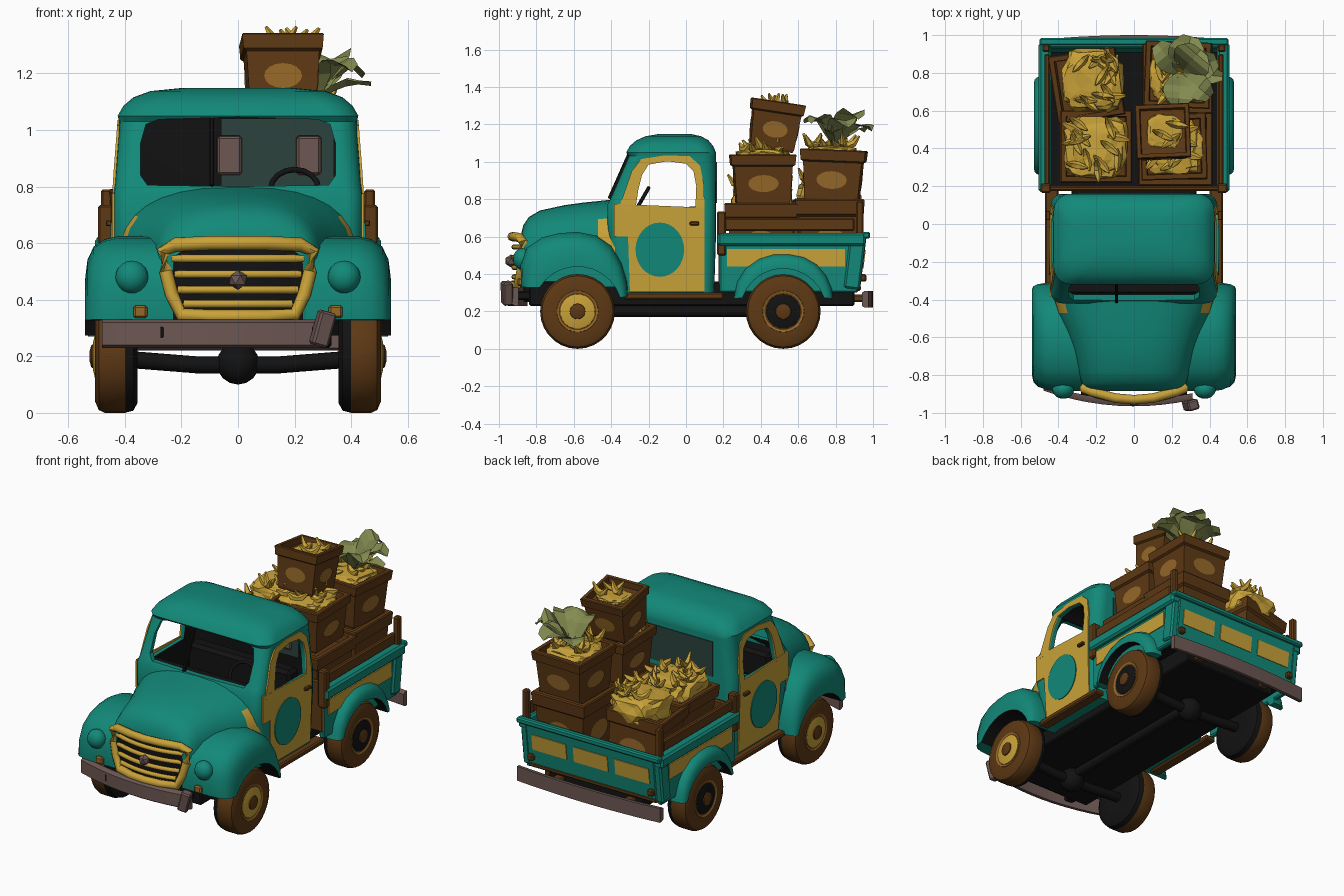
import bpy, bmesh, math, random
from mathutils import Vector, Matrix

if "Cube" in bpy.data.objects:
    bpy.data.objects.remove(bpy.data.objects["Cube"])
random.seed(4)

def mat(name, r, g, b):
    m = bpy.data.materials.new(name)
    m.diffuse_color = (r, g, b, 1)
    m.use_nodes = True
    m.node_tree.nodes["Principled BSDF"].inputs["Base Color"].default_value = m.diffuse_color
    return m

TEAL = mat("teal paint", .006, .25, .19)
YEL = mat("yellow paint", .58, .36, .04)
BROWN = mat("brown rust wood", .11, .04, .007)
TAN = mat("tan patch", .30, .14, .022)
BLACK = mat("black", .006, .006, .006)
GREY = mat("mauve grey metal", .15, .095, .085)
LEAF = mat("olive leaf", .23, .26, .08)
DARK = mat("dark teal glass", .025, .055, .048)
LAMP = mat("pale lamp", .42, .38, .12)

# ---------- helpers ----------
def finish(name, bm, mats, rule=None, angle=35, normals=True):
    if normals:
        bmesh.ops.recalc_face_normals(bm, faces=bm.faces)
    bm.normal_update()
    if rule:
        for f in bm.faces:
            f.material_index = rule(f.calc_center_median(), f.normal)
    me = bpy.data.meshes.new(name)
    bm.to_mesh(me)
    bm.free()
    for m in mats if isinstance(mats, (list, tuple)) else [mats]:
        me.materials.append(m)
    if angle:
        me.shade_smooth()
        me.set_sharp_from_angle(angle=math.radians(angle))
    ob = bpy.data.objects.new(name, me)
    bpy.context.collection.objects.link(ob)
    return ob

def loft_bm(bm, rings, cap=True):
    vs = [[bm.verts.new(p) for p in r] for r in rings]
    n = len(vs[0])
    for a, b in zip(vs, vs[1:]):
        for i in range(n):
            bm.faces.new((a[i], a[(i + 1) % n], b[(i + 1) % n], b[i]))
    if cap:
        bm.faces.new(vs[0])
        bm.faces.new(vs[-1])

def loft(name, rings, mats, rule=None, angle=35):
    bm = bmesh.new()
    loft_bm(bm, rings)
    return finish(name, bm, mats, rule, angle)

def box(name, x0, x1, y0, y1, z0, z1, m, bevel=.008, rot=None):
    bm = bmesh.new()
    bmesh.ops.create_cube(bm, size=1)
    bmesh.ops.scale(bm, vec=(x1 - x0, y1 - y0, z1 - z0), verts=bm.verts)
    if bevel:
        bmesh.ops.bevel(bm, geom=bm.edges[:], offset=bevel, segments=1, affect='EDGES')
    ob = finish(name, bm, m, angle=0)
    ob.location = ((x0 + x1) / 2, (y0 + y1) / 2, (z0 + z1) / 2)
    if rot:
        ob.rotation_euler = rot
    return ob

def tube_rings(pts, radii, sides=8):
    rings = []
    for i, p in enumerate(pts):
        d = (Vector(pts[min(i + 1, len(pts) - 1)]) - Vector(pts[max(i - 1, 0)])).normalized()
        q = d.to_track_quat('Z', 'Y')
        rings.append([Vector(p) + q @ Vector((radii[i] * math.cos(t), radii[i] * math.sin(t), 0))
                      for t in [2 * math.pi * k / sides for k in range(sides)]])
    return rings

def tube(name, pts, r, m):
    return loft(name, tube_rings(pts, [r] * len(pts)), m, angle=50)

def lathe_x(name, cx, cy, cz, prof, s, mats, rule=None, n=28):
    return loft(name, [[(cx + s * dx, cy + r * math.cos(2 * math.pi * k / n), cz + r * math.sin(2 * math.pi * k / n))
                        for k in range(n)] for dx, r in prof], mats, rule)

# ---------- hood ----------
def hood_ring(y, w, top):
    pts = [(w, y, .33)]
    for k in range(17):
        a = math.pi * k / 16
        c, s = math.cos(a), math.sin(a)
        pts.append((w * math.copysign(abs(c) ** .75, c), y, .52 + (top - .52) * abs(s) ** .75))
    return pts + [(-w, y, .33)]

HOOD = [(-.885, .23, .60), (-.87, .26, .66), (-.84, .28, .705), (-.78, .295, .74), (-.65, .33, .768),
        (-.55, .37, .782), (-.47, .405, .79), (-.38, .43, .80)]
loft("hood", [hood_ring(*h) for h in HOOD], [TEAL, YEL, BLACK],
     lambda c, n: 2 if c.y < -.88 or n.z < -.7 else 1 if c.y > -.47 and abs(n.x) > .7 and c.z > .5 else 0)

# ---------- fenders ----------
def fender(name, outer, yc, R, a0, a1, steps, s):
    n = len(outer)
    inner = [(yc + R * math.cos(math.radians(a0 + (a1 - a0) * i / (n - 1))),
              .2 + R * math.sin(math.radians(a0 + (a1 - a0) * i / (n - 1)))) for i in range(n)]
    rings = []
    for x, f in steps:
        out = [(s * x, i[0] + (o[0] - i[0]) * f, i[1] + (o[1] - i[1]) * f) for o, i in zip(outer, inner)]
        rings.append(out + [(s * x, *i) for i in reversed(inner)])
    loft(name, rings, [TEAL, BLACK],
         lambda c, nn: int(math.hypot(c.y - yc, c.z - .2) < R + .003 and abs(nn.x) < .5), 45)

FRONT = [(-.88, .33), (-.885, .45), (-.85, .54), (-.77, .595), (-.68, .618), (-.58, .625), (-.48, .605),
         (-.40, .55), (-.345, .46), (-.315, .36), (-.31, .28)]
REAR = [(.255, .27), (.275, .36), (.32, .43), (.39, .48), (.47, .505), (.55, .505), (.63, .49),
        (.70, .45), (.75, .39), (.78, .32), (.785, .27)]
for s, side in ((1, "right"), (-1, "left")):
    fender("front_fender_" + side, FRONT, -.58, .24, 148, 18,
           [(.24, 1), (.42, 1), (.47, .94), (.51, .8), (.532, .55), (.54, .2)], s)
    fender("rear_fender_" + side, REAR, .52, .23, 162, 18,
           [(.44, 1), (.48, 1), (.51, .85), (.525, .6), (.53, .2)], s)
    # headlight
    for nm, r, d, m, y in (("headlight_rim_", .058, .05, TEAL, -.875), ("headlight_", .05, .035, LAMP, -.885)):
        bm = bmesh.new()
        bmesh.ops.create_uvsphere(bm, u_segments=20, v_segments=10, radius=1)
        bmesh.ops.scale(bm, vec=(r, d, r), verts=bm.verts)
        finish(nm + side, bm, m, angle=60).location = (s * .375, y, .48)
    box("turn_lamp_" + side, s * .345 - .025, s * .345 + .025, -.9, -.86, .335, .38, TAN)
    box("running_board_" + side, s * .435 - .035, s * .435 + .035, -.33, .2, .265, .30, BROWN)
    # wheels
    for nm, y, hub, cap in (("front", -.58, YEL, BROWN), ("rear", .52, BLACK, BROWN)):
        lathe_x(f"{nm}_tyre_{side}", s * .43, y, .2,
                [(-.07, .1), (-.075, .165), (-.06, .192), (-.03, .2), (.04, .2), (.062, .19), (.075, .16), (.07, .1)],
                s, [BROWN, BLACK], lambda c, n: int(abs(c.x) < .40))
        lathe_x(f"{nm}_rim_{side}", s * .49, y, .2, [(0, .115), (.014, .11), (.006, .09)], s, [TAN])
        lathe_x(f"{nm}_hub_{side}", s * .49, y, .2, [(0, .095), (.012, .092), (.022, .05)], s, hub)
        lathe_x(f"{nm}_cap_{side}", s * .50, y, .2, [(0, .045), (.018, .04), (.024, .02)], s, cap)

# ---------- grille ----------
bow = lambda x: -.93 + .85 * x * x
FRAME = [(-.2, .345), (-.1, .34), (0, .34), (.1, .34), (.2, .345), (.235, .42), (.255, .5), (.265, .57), (.22, .595),
         (.1, .6), (0, .6), (-.1, .6), (-.22, .595), (-.265, .57), (-.255, .5), (-.235, .42), (-.2, .345), (-.1, .34)]
tube("grille_frame", [(x, bow(x), z) for x, z in FRAME], .025, YEL)
for i, (z, w) in enumerate(((.545, .23), (.49, .22), (.435, .21), (.385, .19))):
    tube(f"grille_bar_{i}", [(w * k / 4, bow(w * k / 4) + .01, z) for k in range(-4, 5)], .014, YEL)
bm = bmesh.new()
bmesh.ops.create_icosphere(bm, subdivisions=1, radius=.035)
finish("grille_knob", bm, GREY, angle=0).location = (0, -.935, .47)

# ---------- bumpers ----------
def bumper(name, x0, x1, yf, z0, z1, t, m):
    xs = [x0 + (x1 - x0) * k / 10 for k in range(11)]
    loft(name, [[(x, yf(x), z0 + .01), (x, yf(x), z1 - .01), (x, yf(x) + .015, z1), (x, yf(x) + t, z1),
                 (x, yf(x) + t, z0), (x, yf(x) + .015, z0)] for x in xs], m)
bumper("front_bumper", -.48, .31, lambda x: -.965 + .36 * x * x, .23, .33, .035, GREY)
box("bent_bumper_end", .27, .33, -.985, -.93, .235, .36, GREY, rot=(.1, .25, .3))
bumper("rear_bumper", -.5, .5, lambda x: .965 - .1 * x * x, .22, .31, .035, GREY)
for s in (1, -1):
    box("bumper_bracket", s * .25 - .03, s * .25 + .03, .85, .97, .25, .29, BROWN)
    box("front_bracket", s * .25 - .03, s * .25 + .03, -.94, -.8, .26, .31, BLACK)

# ---------- cab shell with cut windows ----------
def plan(z, hw, y0, y1, r):
    pts = []
    for cx, cy, a in ((hw - r, y1 - r, 0), (r - hw, y1 - r, 90), (r - hw, y0 + r, 180), (hw - r, y0 + r, 270)):
        for k in range(6):
            t = math.radians(a + 18 * k)
            pts.append((cx + r * math.cos(t), cy + r * math.sin(t), z))
    return pts

CAB = [(.28, .43, -.35, .15, .06), (.60, .44, -.42, .16, .06), (.77, .44, -.42, .16, .06), (.81, .435, -.40, .16, .07),
       (1.03, .42, -.305, .16, .08), (1.05, .425, -.32, .16, .09), (1.085, .405, -.30, .145, .1),
       (1.115, .37, -.265, .12, .1), (1.137, .31, -.215, .08, .1), (1.148, .2, -.15, .03, .07)]
cab = loft("cab", [plan(*c) for c in CAB], [TEAL, BLACK])
WIN = [(-.27, .75), (-.255, .85), (-.235, .93), (-.2, .985), (-.1, 1.003), (0, .99), (.04, .95), (.055, .87), (.05, .75)]
side_cut = loft("side_window_cutter", [[(x, y, z) for y, z in WIN] for x in (-1, 1)], TEAL)
half = [(.345, .84), (.345, .95), (.325, 1.02), (.28, 1.037)]
SHIELD = [(0, .80), (.32, .805)] + half + [(0, 1.045)] + [(-x, z) for x, z in reversed(half)] + [(-.32, .805)]
front_cut = loft("windshield_cutter", [[(x, y, z) for x, z in SHIELD] for y in (-.7, -.15)], TEAL)
m = cab.modifiers.new("shell", 'SOLIDIFY')
m.thickness, m.offset, m.material_offset = .028, -1, 1
for c in (side_cut, front_cut):
    c.hide_render = True
    b = cab.modifiers.new("cut", 'BOOLEAN')
    b.operation, b.solver, b.object = 'DIFFERENCE', 'EXACT', c
bpy.context.view_layer.update()
done = bpy.data.meshes.new_from_object(cab.evaluated_get(bpy.context.evaluated_depsgraph_get()))
cab.modifiers.clear()
cab.data = done
done.shade_smooth()
done.set_sharp_from_angle(angle=math.radians(35))
for c in (side_cut, front_cut):
    bpy.data.objects.remove(c)

# ---------- doors: panel, window frame, round painted disc ----------
def skin(z):
    return .43 + .01 * (z - .28) / .32 if z < .6 else .44 if z < .77 else .44 - .02 * (z - .77) / .26
OUT = [(-.36, .75), (-.325, .85), (-.29, .95), (-.24, 1.015), (-.11, 1.035), (.02, 1.03), (.075, .98), (.095, .88), (.1, .75)]
for s in (1, -1):
    def at(y, z, d):
        return (s * (skin(z) + d), y, z)
    rings = [[at(*o, .006), at(*i, .006), at(*i, -.003), at(*o, -.003)] for o, i in zip(OUT, WIN)]
    loft("door_window_frame", rings, YEL)
    low = [(-.30, .31), (.1, .31), (.1, .6), (-.31, .6)]
    high = [(-.385, .6), (.1, .6), (.1, .755), (-.385, .775)]
    for nm, poly in (("door_lower_panel", low), ("door_upper_panel", high)):
        loft(nm, [[at(y, z, d) for y, z in poly] for d in (-.003, .006)], YEL)
    loft("door_disc", [[at(-.14 + .13 * math.cos(t), .53 + .145 * math.sin(t), d) for t in
                        [math.pi * k / 16 for k in range(32)]] for d in (.004, .011)], TEAL)
    box("door_handle", s * .455 - .012, s * .455 + .012, .02, .07, .66, .68, BROWN, .004)

# ---------- cab interior and rear glass ----------
box("seat", -.36, .36, .0, .1, .3, .76, BLACK, .02)
box("dashboard", -.39, .39, -.38, -.27, .6, .775, BLACK, .02)
box("windshield_divider", -.1, -.085, -.365, -.34, .79, 1.06, BLACK, .003, (-.42, 0, 0))
tube("steering_wheel", [(.2 + .085 * math.cos(t), -.24 + .04 * math.sin(t), .79 + .07 * math.sin(t))
                        for t in [2 * math.pi * k / 16 for k in range(17)]], .01, BLACK)
box("inner_rear_glass", -.06, .34, .118, .126, .8, 1.04, DARK, 0)
for x in (-.03, .25):
    box("headrest", x - .045, x + .045, .105, .12, .84, .98, GREY, .01)
box("rear_window", -.3, .3, .157, .165, .78, 1.0, DARK, 0)

# ---------- chassis ----------
box("chassis", -.33, .33, -.84, .9, .23, .36, BLACK)
box("engine_block", -.24, .24, -.87, -.35, .25, .5, BLACK)
for y in (-.58, .52):
    tube("axle", [(-.4, y, .19), (-.15, y, .17), (.15, y, .17), (.4, y, .19)], .03, BLACK)
    bm = bmesh.new()
    bmesh.ops.create_uvsphere(bm, u_segments=12, v_segments=8, radius=.075)
    finish("differential", bm, BLACK).location = (0, y, .175)
tube("drive_shaft", [(0, -.58, .2), (0, .52, .2)], .03, BLACK)

# ---------- bed ----------
box("bed_floor", -.46, .46, .18, .92, .34, .42, BLACK)
box("bed_front_wall", -.47, .47, .175, .2, .34, .66, BROWN)
for s in (1, -1):
    X = lambda a, b: (min(s * a, s * b), max(s * a, s * b))
    box("bed_side", *X(.44, .475), .18, .92, .3, .57, TEAL)
    box("bed_side_stripe", *X(.47, .481), .22, .85, .44, .535, YEL, 0)
    box("bed_rail", *X(.44, .505), .17, .96, .55, .62, TEAL, .012)
    box("bed_corner", *X(.44, .49), .86, .945, .32, .6, TEAL, .01, (-.12, 0, 0))
    box("side_board", *X(.445, .475), .2, .9, .63, .70, BROWN)
    box("front_post", *X(.44, .495), .165, .215, .5, .735, BROWN)
    box("rear_post", *X(.445, .485), .91, .95, .56, .79, BROWN)
    box("tail_lamp", *X(.40, .44), .93, .965, .36, .40, BROWN)
box("tailgate", -.45, .45, .915, .95, .33, .62, TEAL, .008, (-.12, 0, 0))
for x in (-.29, 0, .29):
    box("tailgate_panel", x - .12, x + .12, .946, .955, .43, .53, YEL, 0, (-.12, 0, 0))
box("tailgate_top_rail", -.5, .5, .945, .985, .59, .625, TEAL)
box("tailgate_sill", -.45, .45, .9, .935, .31, .34, BROWN)

# ---------- crates ----------
def crate(name, x, y, z, w, h, rot=(0, 0, 0)):
    bm = bmesh.new()
    sq = lambda k, zz: [(k * a, k * b, zz) for a, b in ((1, 1), (-1, 1), (-1, -1), (1, -1))]
    a = w / 2
    loft_bm(bm, [sq(a * k, h * v) for k, v in ((.8, 0), (.84, .06), (.92, .76), (1, .79), (1.03, .98), (1, 1), (.86, 1), (.83, .85))])
    bmesh.ops.recalc_face_normals(bm, faces=bm.faces)
    for i in range(4):  # oval painted patch on each side
        R = Matrix.Rotation(i * math.pi / 2, 3, 'Z')
        f = bm.faces.new([bm.verts.new(R @ Vector((a * (.84 + .114 * (v - .06)) + .005, a * .48 * math.cos(t), h * v)))
                          for t in [math.pi * k / 8 for k in range(16)] for v in [.42 + .17 * math.sin(t)]])
        f.material_index = 1
    ob = finish(name, bm, [BROWN, TAN], angle=0, normals=False)
    ob.location, ob.rotation_euler = (x, y, z), rot

def heap(name, x, y, z, w, h, n):
    bm = bmesh.new()
    bmesh.ops.create_icosphere(bm, subdivisions=3, radius=1)
    for v in bm.verts:
        k = [math.copysign(abs(c) ** .6, c) for c in v.co]
        v.co = Vector((k[0] * w * .46, k[1] * w * .46, k[2] * h * .6)) * random.uniform(.88, 1.06)
    for _ in range(n):  # bent fruits
        a, px, py = random.uniform(0, 6.28), random.uniform(-.35, .35) * w, random.uniform(-.35, .35) * w
        up = random.uniform(.01, .07)
        pts = [(px + t * .06 * math.cos(a), py + t * .06 * math.sin(a), h * .55 + up * t * t) for t in (-1, -.5, 0, .5, 1)]
        loft_bm(bm, tube_rings(pts, [.006, .018, .022, .018, .006], 5))
    finish(name, bm, YEL, angle=0).location = (x, y, z)

crate("crate_low_right_front", .22, .4, .42, .38, .36)
crate("crate_low_right_rear", .23, .77, .42, .36, .38)
crate("crate_low_left_front", -.2, .41, .42, .37, .36)
crate("crate_low_left_rear", -.22, .76, .44, .35, .36, (.06, -.1, .15))
crate("crate_mid_front", .21, .41, .77, .34, .27, (0, 0, .03))
crate("crate_mid_rear", .23, .78, .785, .34, .28, (-.04, 0, -.04))
crate("crate_top", .155, .455, 1.065, .28, .26, (-.15, 0, .04))
heap("fruit_left_front", -.2, .41, .80, .37, .13, 14)
heap("fruit_left_rear", -.22, .76, .82, .36, .15, 14)
heap("fruit_mid_front", .21, .41, 1.02, .33, .08, 16)
heap("fruit_mid_rear", .23, .78, 1.04, .31, .08, 10)
heap("fruit_top", .16, .49, 1.29, .2, .03, 3)

# ---------- leafy vegetable ----------
bm = bmesh.new()
for ang, ln, wd, rise in ((20, .2, .16, .14), (75, .2, .2, .12), (130, .2, .15, .1), (-40, .2, .14, .16),
                          (-95, .17, .18, .15), (50, .16, .22, .19), (-5, .22, .1, .09)):
    d = Vector((math.cos(math.radians(ang)), math.sin(math.radians(ang)), 0))
    p = Vector((-d.y, d.x, 0))
    rows = []
    for k in range(6):
        t = k / 5
        c = Vector((.25, .80, 1.07)) + d * ln * t + Vector((0, 0, rise * math.sin(t * 2.1)))
        w = wd / 2 * (.2 + .8 * math.sin(math.pi * min(t * .85 + .05, 1)))
        rows.append([bm.verts.new(c + p * w * u + Vector((0, 0, random.uniform(-.012, .012) + .02 * abs(u)))) for u in (-1, 0, 1)])
    for a, b in zip(rows, rows[1:]):
        for i in (0, 1):
            bm.faces.new((a[i], b[i], b[i + 1], a[i + 1]))
finish("leaves", bm, LEAF, angle=0, normals=False)
